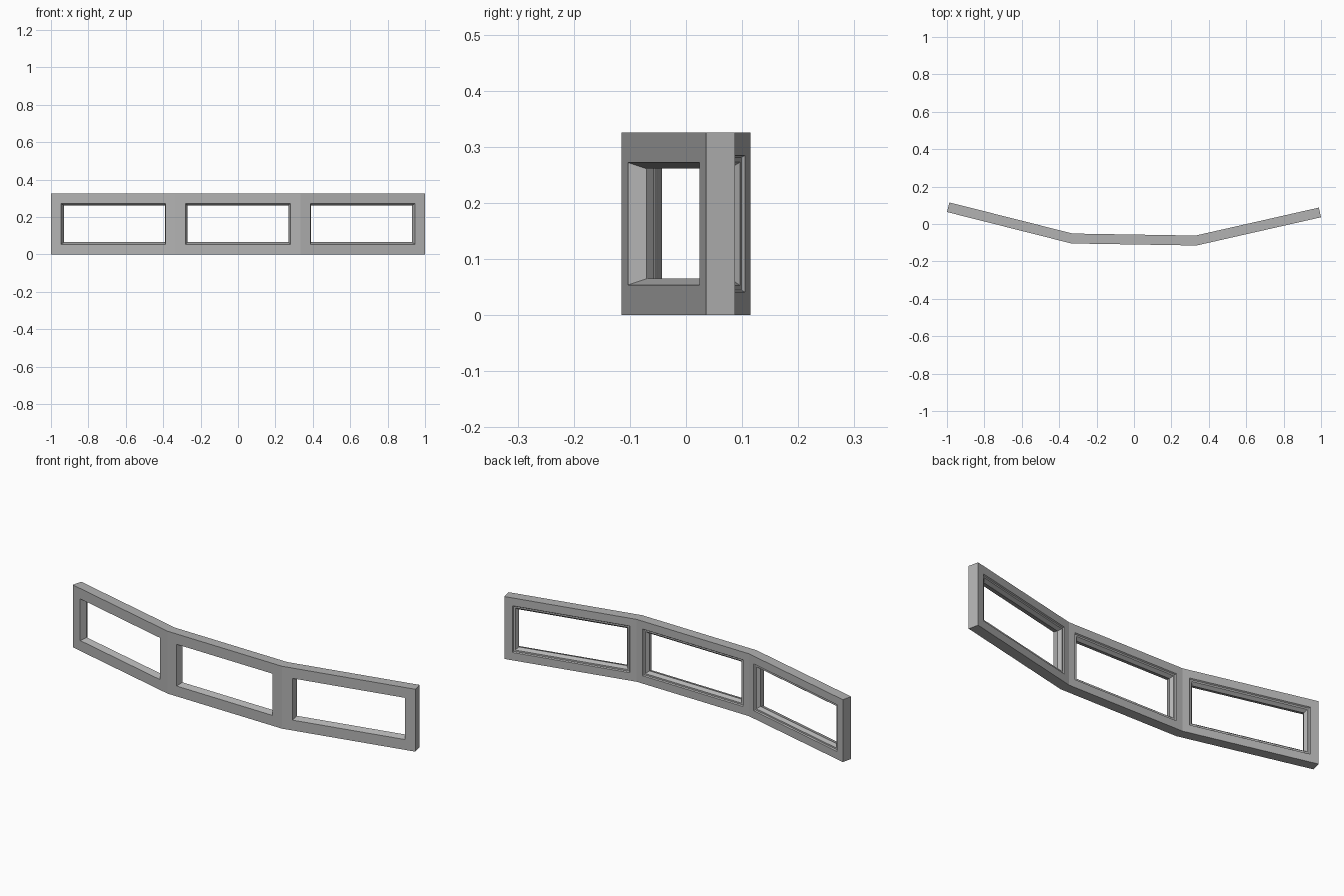
import bpy, bmesh
from mathutils import Vector

cube = bpy.data.objects.get("Cube")
if cube:
    bpy.data.objects.remove(cube)

HEIGHT, THICK = 0.326, 0.053
UP = Vector((0, 0, 1))
# Front edge in plan: two angled wings around a centre bay
PLAN = [Vector(p) for p in ((-1, 0.064, 0), (-0.335, -0.104, 0),
                            (0.334, -0.115, 0), (1, 0.036, 0))]
# Opening section, front to back: (inset from panel border, depth)
SECTION = [(0.054, 0), (0.065, 0.031), (0.053, 0.047), (0.045, 0.047), (0.041, THICK)]

bays = list(zip(PLAN, PLAN[1:]))
along = [(b - a).normalized() for a, b in bays]
inward = [UP.cross(u) for u in along]


def back_point(i):
    """Back corner of the frame, mitred where two bays meet."""
    n1, n2 = inward[max(i - 1, 0)], inward[min(i, len(bays) - 1)]
    return PLAN[i] + (n1 + n2) * THICK / (1 + n1.dot(n2))


def rectangle(bm, left, right, low, high):
    return [bm.verts.new(p + UP * z) for p, z in
            ((left, low), (right, low), (right, high), (left, high))]


bm = bmesh.new()
for i, (a, b) in enumerate(bays):
    u, n = along[i], inward[i]
    # Outer border, then the splayed and rebated window opening
    rings = [rectangle(bm, a, b, 0, HEIGHT)]
    for inset, depth in SECTION:
        rings.append(rectangle(bm, a + u * inset + n * depth, b - u * inset + n * depth,
                               inset, HEIGHT - inset))
    rings.append(rectangle(bm, back_point(i), back_point(i + 1), 0, HEIGHT))
    rings.append(rings[0])
    for k, (r, s) in enumerate(zip(rings, rings[1:])):
        for j in range(4):
            outer = k == len(rings) - 2
            # Leave adjoining bays open to each other
            if outer and ((j == 1 and i < len(bays) - 1) or (j == 3 and i > 0)):
                continue
            m = (j + 1) % 4
            bm.faces.new((r[j], r[m], s[m], s[j]))

bmesh.ops.remove_doubles(bm, verts=bm.verts[:], dist=0.0005)
bmesh.ops.recalc_face_normals(bm, faces=bm.faces[:])
mesh = bpy.data.meshes.new("window_frame")
bm.to_mesh(mesh)
bm.free()

# Plain grey finish
grey = bpy.data.materials.new("grey")
grey.use_nodes = True
colour = (0.45, 0.45, 0.45, 1)
grey.diffuse_color = colour
grey.node_tree.nodes["Principled BSDF"].inputs["Base Color"].default_value = colour
mesh.materials.append(grey)

frame = bpy.data.objects.new("window_frame", mesh)
bpy.context.collection.objects.link(frame)
